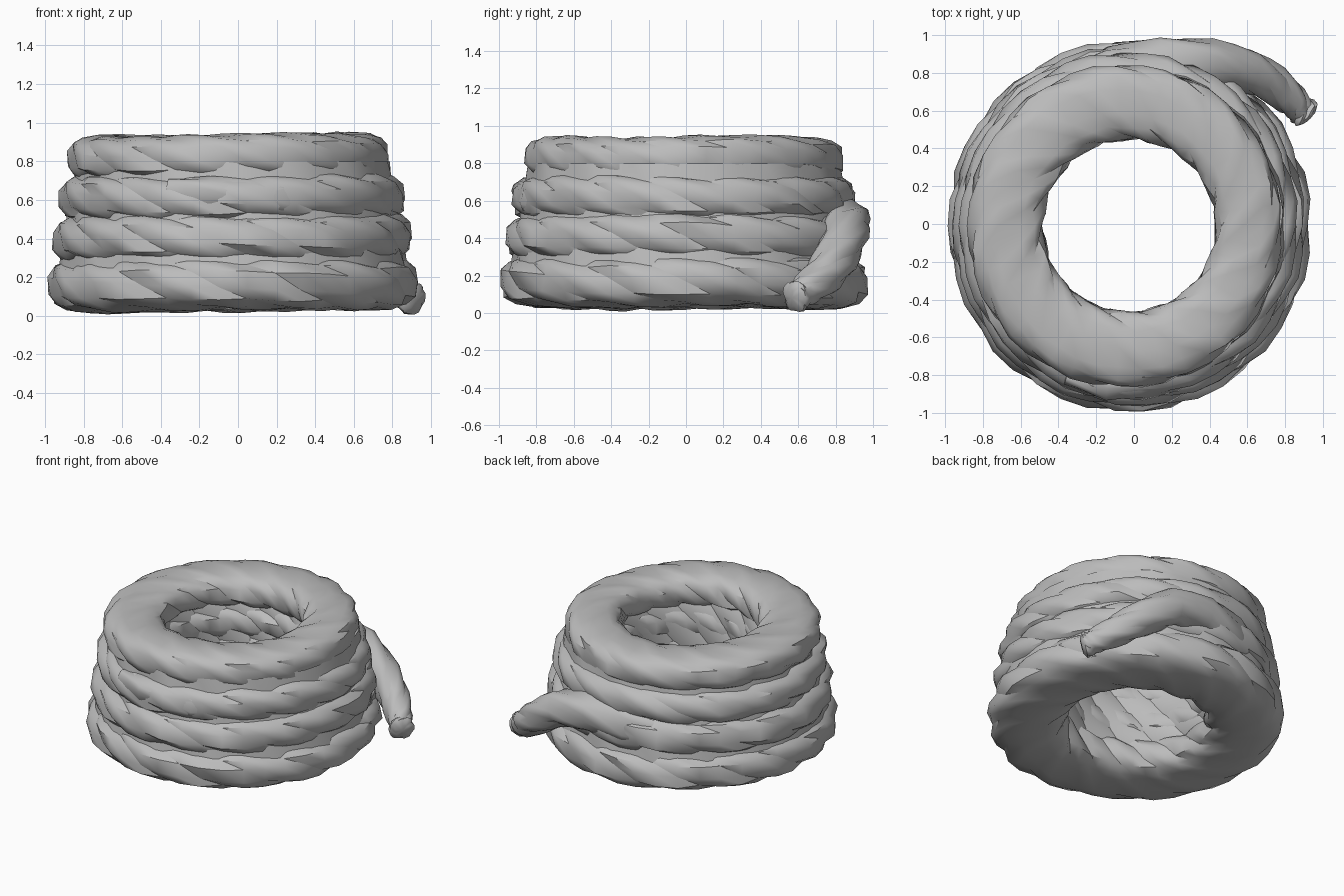
import bpy, bmesh, math, random
from mathutils import Vector

random.seed(4)
cube = bpy.data.objects.get("Cube")
if cube:
    bpy.data.objects.remove(cube)

grey = bpy.data.materials.new("rope_grey")
grey.use_nodes = True
colour = (0.5, 0.5, 0.5, 1)
grey.diffuse_color = colour
grey.node_tree.nodes["Principled BSDF"].inputs["Base Color"].default_value = colour

LOBES = 5
SIDES = LOBES * 3
CENTRE_X, CENTRE_Y = -0.025, -0.01


def mix(a, b, t):
    return a + (b - a) * t


def strip(bm, r0, r1):
    """Join two rings, with diagonals that follow the strands."""
    n = len(r0)
    for s in range(n):
        t = (s + 1) % n
        bm.faces.new((r0[s], r0[t], r1[t]))
        bm.faces.new((r0[s], r1[t], r1[s]))


def finish(name, bm, angle):
    bmesh.ops.recalc_face_normals(bm, faces=bm.faces)
    mesh = bpy.data.meshes.new(name)
    bm.to_mesh(mesh)
    bm.free()
    mesh.materials.append(grey)
    obj = bpy.data.objects.new(name, mesh)
    bpy.context.collection.objects.link(obj)
    bpy.ops.object.select_all(action="DESELECT")
    obj.select_set(True)
    bpy.context.view_layer.objects.active = obj
    bpy.ops.object.shade_smooth_by_angle(angle=math.radians(angle))


def sweep_rope(name, path, spin_step, groove, jitter, power, closed=False):
    """Sweep a grooved, twisting section along (centre, half width, half height) stations."""
    bm = bmesh.new()
    rings = []
    n = len(path)
    for i, (c, w, h) in enumerate(path):
        if closed:
            before, after = path[i - 1][0], path[(i + 1) % n][0]
        else:
            before, after = path[max(i - 1, 0)][0], path[min(i + 1, n - 1)][0]
        along = (after - before).normalized()
        out = along.cross(Vector((0, 0, 1))).normalized()
        up = out.cross(along)
        ring = []
        for s in range(SIDES):
            a = 2 * math.pi * s / SIDES - spin_step * i
            r = (1 - groove if s % 3 == 0 else 1.0) + random.uniform(-jitter, jitter)
            # a slightly squared section lets neighbouring turns pack together
            ca, sa = math.cos(a), math.sin(a)
            x = math.copysign(abs(ca) ** power, ca)
            z = math.copysign(abs(sa) ** power, sa)
            ring.append(bm.verts.new(c + out * (w * r * x) + up * (h * r * z)))
        rings.append(ring)
    for r0, r1 in zip(rings, rings[1:]):
        strip(bm, r0, r1)
    if closed:
        # whole twists per turn, so the seam lines up
        strip(bm, rings[-1], rings[0])
    else:
        for ring, station in ((rings[0], path[0]), (rings[-1], path[-1])):
            tip = bm.verts.new(station[0])
            for s in range(SIDES):
                bm.faces.new((ring[s], ring[(s + 1) % SIDES], tip))
    finish(name, bm, 38)


def rope_from_knots(name, knots, spin_step, extra=()):
    path = []
    for p, q in zip(knots, knots[1:]):
        for t in (0, 0.5):
            x, y, z, r = (mix(a, b, t) for a, b in zip(p, q))
            path.append((Vector((x, y, z)), r, r))
    for x, y, z, r in (knots[-1], *extra):
        path.append((Vector((x, y, z)), r, r))
    sweep_rope(name, path, spin_step, 0.12, 0.02, 0.9)


# Stacked turns of the coil: outer radius, drift towards +x, height, half height
STEPS = 42
TURNS = [
    ("bottom_turn", 0.965, 0.0, 0.165, 0.143), ("second_turn", 0.935, -0.005, 0.40, 0.136),
    ("third_turn", 0.90, -0.005, 0.61, 0.13), ("top_turn", 0.838, -0.025, 0.82, 0.122),
]
INNER = 0.452
for k, (name, outer, drift, z, half) in enumerate(TURNS):
    path = []
    for i in range(STEPS):
        a = 2 * math.pi * i / STEPS
        far = outer * (1 + 0.025 * math.sin(a) ** 2) + drift * math.cos(a)
        r = (far + INNER) / 2
        wobble = 0.006 * math.sin(3 * a + 2 * k) + 0.008 * math.cos(a)
        centre = Vector((CENTRE_X + r * math.cos(a), CENTRE_Y + r * math.sin(a), z + wobble))
        path.append((centre, (far - INNER) / 2, half))
    sweep_rope(name, path, 3 * 2 * math.pi / STEPS, 0.09, 0.025, 0.72, closed=True)

# Inner wall: slanting strands that fill the hollows between the turns
bm = bmesh.new()
WALL = 42
levels = []
for j in range(9):
    t = j / 8
    base = 0.468 + 0.09 * abs(2 * t - 1) ** 3
    levels.append([])
    for s in range(WALL):
        a = 2 * math.pi * s / WALL + 1.2 * t
        r = base + (0.015 if s % 3 == 0 else 0)
        levels[-1].append(bm.verts.new(
            (CENTRE_X + r * math.cos(a), r * math.sin(a), mix(0.1, 0.87, t))))
for r0, r1 in zip(levels, levels[1:]):
    strip(bm, r0, r1)
finish("inner_wall", bm, 38)

# Packing: a tapered core of strands that makes the seams between turns shallow
bm = bmesh.new()
levels = []
for j in range(9):
    t = j / 8
    levels.append([])
    for s in range(WALL):
        a = 2 * math.pi * s / WALL - 0.5 * t
        r = (mix(0.90, 0.80, t) + (0.015 if s % 3 else 0)) * (1 + 0.025 * math.sin(a) ** 2)
        levels[-1].append(bm.verts.new(
            (CENTRE_X + r * math.cos(a), CENTRE_Y + r * math.sin(a), mix(0.2, 0.8, t))))
for r0, r1 in zip(levels, levels[1:]):
    strip(bm, r0, r1)
finish("seam_packing", bm, 38)

# Loose tail: leaves the second turn at the back and droops to the ground
TAIL = [
    (-0.45, 0.66, 0.42, 0.11), (-0.1, 0.81, 0.45, 0.14), (0.15, 0.86, 0.48, 0.13),
    (0.4, 0.86, 0.44, 0.125), (0.6, 0.81, 0.31, 0.12), (0.74, 0.74, 0.20, 0.105),
    (0.84, 0.65, 0.13, 0.09), (0.88, 0.61, 0.10, 0.075),
]
# bound, frayed tip
TIP = [(0.895, 0.595, 0.09, 0.088), (0.91, 0.58, 0.085, 0.085), (0.925, 0.565, 0.08, 0.05)]
rope_from_knots("rope_tail", TAIL, 0.4, TIP)

# Short strand end lying across the front of the third turn
STRAND = [
    (0.5, -0.55, 0.58, 0.08), (0.2, -0.80, 0.61, 0.095),
    (-0.15, -0.85, 0.64, 0.085), (-0.36, -0.80, 0.66, 0.05),
]
rope_from_knots("strand_end", STRAND, 0.4)
